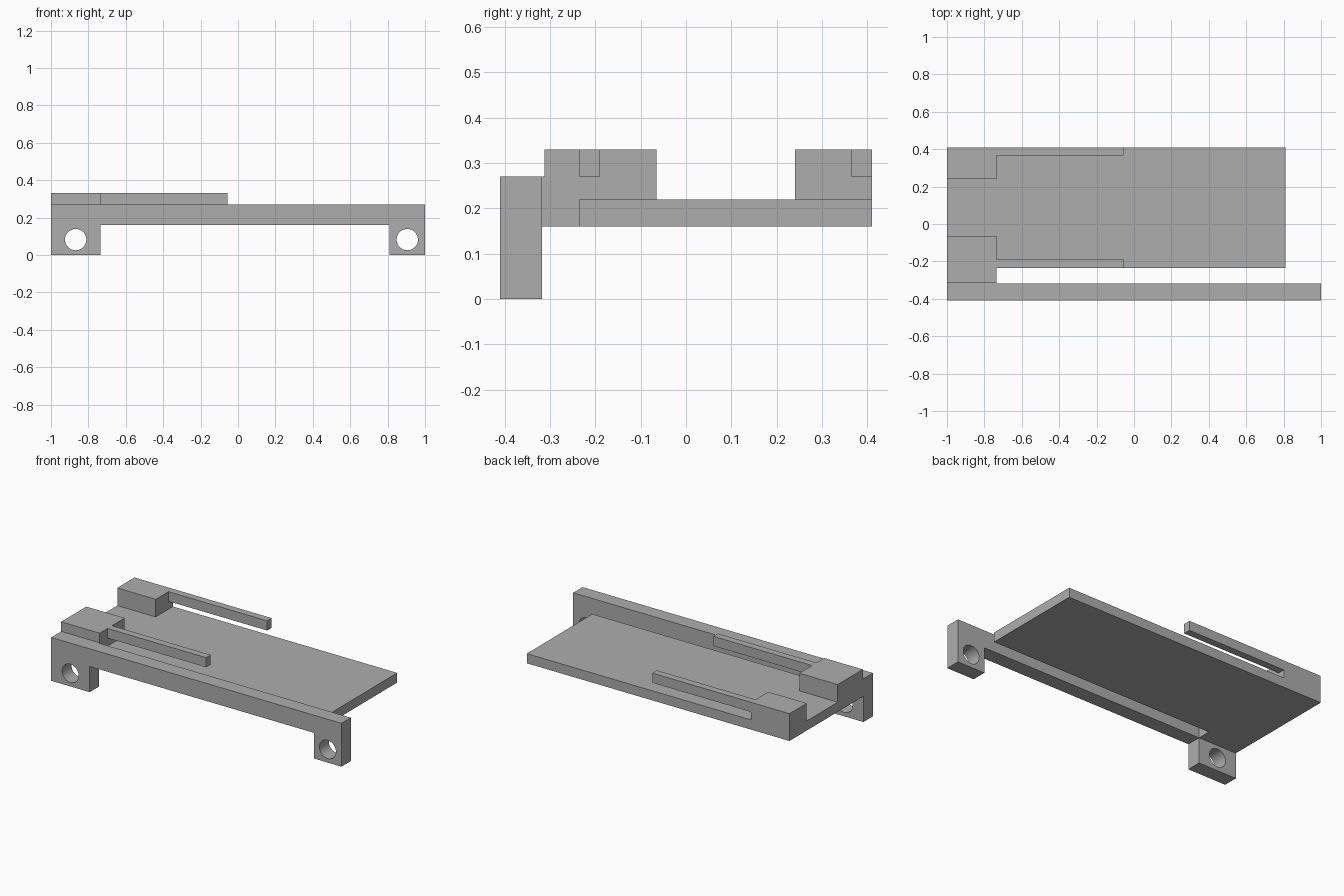
import bpy
import bmesh
from mathutils import Vector

if "Cube" in bpy.data.objects:
    bpy.data.objects.remove(bpy.data.objects["Cube"], do_unlink=True)

grey = bpy.data.materials.new("plain grey")
grey.use_nodes = True
grey.diffuse_color = (0.42, 0.42, 0.42, 1)
grey.node_tree.nodes["Principled BSDF"].inputs["Base Color"].default_value = grey.diffuse_color


def prism(name, outline, axis, start, end):
    """Extrude a 2D outline along x (outline in y, z) or y (outline in x, z)."""
    def place(a, b):
        return (start, a, b) if axis == "x" else (a, start, b)

    bm = bmesh.new()
    face = bm.faces.new([bm.verts.new(place(a, b)) for a, b in outline])
    offset = Vector((end - start, 0, 0)) if axis == "x" else Vector((0, end - start, 0))
    extruded = bmesh.ops.extrude_face_region(bm, geom=[face])["geom"]
    bmesh.ops.translate(bm, vec=offset, verts=[g for g in extruded if isinstance(g, bmesh.types.BMVert)])
    # The starting face is kept as the near cap
    bmesh.ops.recalc_face_normals(bm, faces=bm.faces)
    mesh = bpy.data.meshes.new(name)
    bm.to_mesh(mesh)
    bm.free()
    mesh.materials.append(grey)
    obj = bpy.data.objects.new(name, mesh)
    bpy.context.collection.objects.link(obj)
    return obj


def box(name, x0, x1, y0, y1, z0, z1):
    return prism(name, [(y0, z0), (y1, z0), (y1, z1), (y0, z1)], "x", x0, x1)


LEFT, RIGHT = -1.0, 1.0
BLOCK_END, PLATE_END, ARM_END = -0.735, 0.81, -0.055
FRONT, RAIL_BACK, PLATE_FRONT, BACK = -0.41, -0.318, -0.235, 0.41
UNDER, DECK, RAIL_TOP, TOP = 0.16, 0.22, 0.27, 0.33

# Front rail with a foot at each end
rail = prism("front_rail", [
    (LEFT, 0), (BLOCK_END, 0), (BLOCK_END, UNDER), (PLATE_END, UNDER),
    (PLATE_END, 0), (RIGHT, 0), (RIGHT, RAIL_TOP), (LEFT, RAIL_TOP),
], "y", FRONT, RAIL_BACK)

# Round mounting holes through the feet
for x in (-0.868, 0.905):
    bpy.ops.mesh.primitive_cylinder_add(
        vertices=48, radius=0.057, depth=0.3,
        location=(x, (FRONT + RAIL_BACK) / 2, 0.082), rotation=(1.570796, 0, 0))
    cutter = bpy.context.object
    cutter.name = "hole_cutter"
    cutter.hide_render = True
    cutter.data.materials.append(grey)
    cut = rail.modifiers.new("mounting hole", "BOOLEAN")
    cut.operation = "DIFFERENCE"
    cut.solver = "EXACT"
    cut.object = cutter
    bpy.ops.object.select_all(action="DESELECT")
    bpy.context.view_layer.objects.active = rail
    rail.select_set(True)
    bpy.ops.object.modifier_apply(modifier=cut.name)
    bpy.data.objects.remove(cutter, do_unlink=True)
bpy.ops.object.shade_smooth_by_angle()

# Flat deck plate
box("deck_plate", LEFT, PLATE_END, PLATE_FRONT, BACK, UNDER, DECK)

# Front block, bridging the rail and the deck
prism("front_block", [
    (RAIL_BACK, UNDER), (PLATE_FRONT, UNDER), (PLATE_FRONT, DECK), (-0.065, DECK),
    (-0.065, TOP), (-0.312, TOP), (-0.312, RAIL_TOP), (RAIL_BACK, RAIL_TOP),
], "x", LEFT, BLOCK_END)

# Back block on the deck
box("back_block", LEFT, BLOCK_END, 0.24, BACK, DECK, TOP)

# Clip arms reaching out above the deck
box("front_arm", BLOCK_END, ARM_END, PLATE_FRONT, -0.19, RAIL_TOP, TOP)
box("back_arm", BLOCK_END, ARM_END, 0.365, BACK, RAIL_TOP, TOP)
